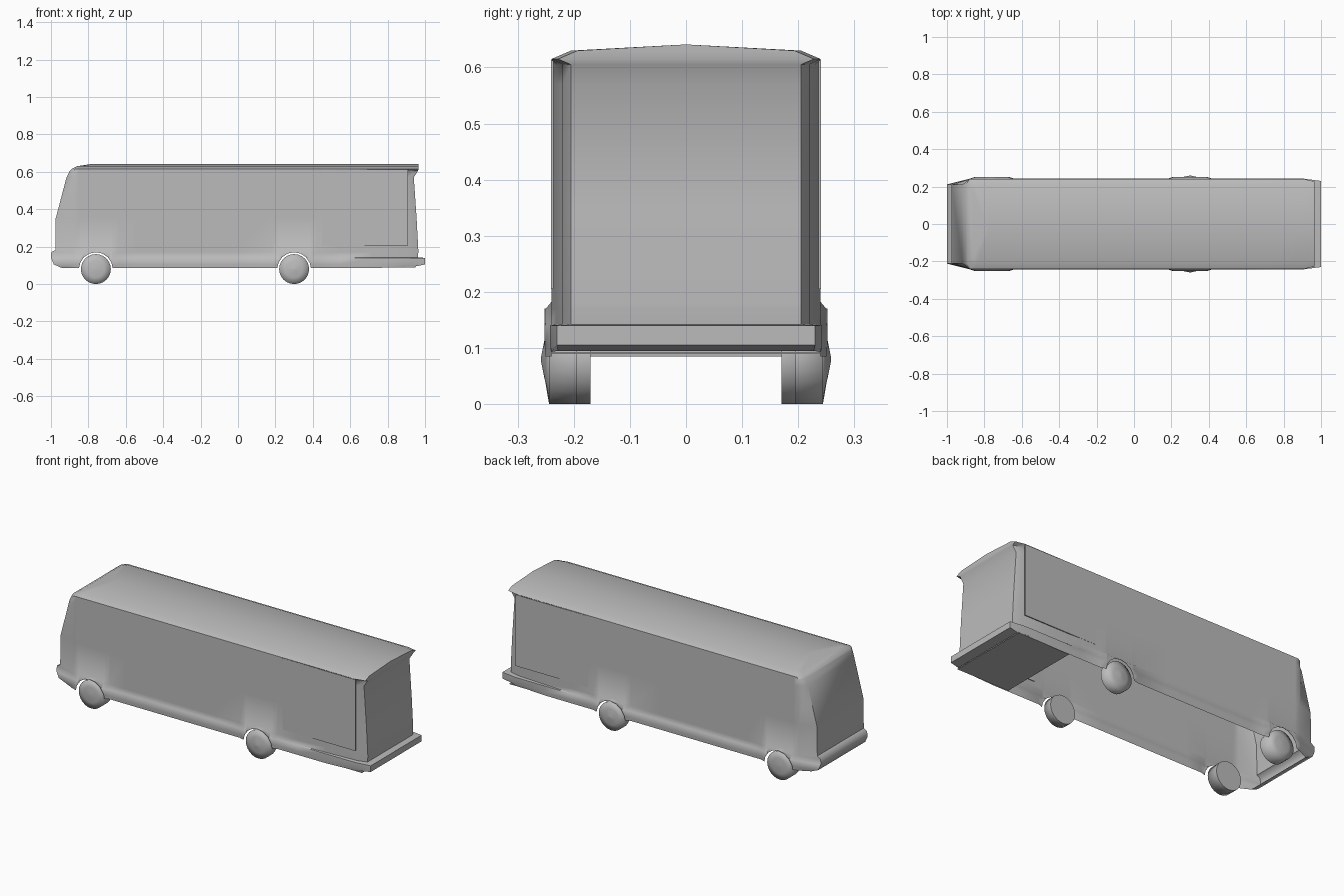
import bpy, bmesh, math
from mathutils import Matrix, Vector

if "Cube" in bpy.data.objects:
    bpy.data.objects.remove(bpy.data.objects["Cube"], do_unlink=True)

grey = bpy.data.materials.new("plain grey")
grey.use_nodes = True
colour = (0.5, 0.5, 0.5, 1)
grey.diffuse_color = colour
grey.node_tree.nodes["Principled BSDF"].inputs["Base Color"].default_value = colour

AXLES = (-0.76, 0.30)
HUB_Z, TYRE_R, ARCH_R = 0.08, 0.08, 0.09


def finish(name, bm, angle=None):
    mesh = bpy.data.meshes.new(name)
    bm.to_mesh(mesh)
    bm.free()
    mesh.materials.append(grey)
    obj = bpy.data.objects.new(name, mesh)
    bpy.context.collection.objects.link(obj)
    if angle:
        bpy.ops.object.select_all(action="DESELECT")
        obj.select_set(True)
        bpy.context.view_layer.objects.active = obj
        bpy.ops.object.shade_smooth_by_angle(angle=math.radians(angle))
    return obj


# Body shell: outlines stacked by height (z, front x, rear x, half width)
LEVELS = [
    (0.085, -0.94, 0.95, 0.24),
    (0.105, -0.985, 1.0, 0.242),
    (0.14, -1.0, 1.0, 0.242),
    (0.142, -1.0, 0.962, 0.24),
    (0.17, -0.998, 0.964, 0.24),
    (0.182, -0.977, 0.964, 0.24),
    (0.35, -0.975, 0.955, 0.24),
    (0.57, -0.917, 0.94, 0.24),
    (0.605, -0.90, 0.962, 0.24),
    (0.615, -0.89, 0.965, 0.24),
    (0.63, -0.86, 0.965, 0.205),
    (0.641, -0.79, 0.965, 0.0),
]

columns = [-0.55, 0.0, 0.55, 0.72, 0.91]
for axle in AXLES:
    columns += [axle - 0.12, axle + 0.12]
    columns += [axle + ARCH_R * math.cos(math.pi * i / 8) for i in range(9)]
columns.sort()


def arch_height(x):
    gaps = [ARCH_R ** 2 - (x - axle) ** 2 for axle in AXLES]
    return HUB_Z + math.sqrt(max(0, *gaps))


def half_outline(z, front, rear, width):
    """One side of the outline, nose to tail."""
    corner = min(0.03, width)
    points = [(front, width - corner, z)]
    tapered = 0.141 < z < 0.61
    for x in columns:
        y, height = width, max(z, arch_height(x))
        if z < 0.18 and any(abs(x - a) < ARCH_R + 0.01 for a in AXLES):
            y += 0.01
        if tapered and x > 0.55:
            y -= 0.02 * (x - 0.55) / 0.36
        if z < 0.1 and x > 0.9:
            height += 0.008
        points.append((max(x, front + 0.02), y, height))
    tail = min(0.035 if tapered else 0.012, width)
    points.append((rear, width - tail, z + (0.01 if z < 0.1 else 0)))
    return points


bm = bmesh.new()
rings = []
for level in LEVELS:
    half = half_outline(*level)
    loop = half + [(x, -y, z) for x, y, z in reversed(half)]
    rings.append([bm.verts.new(p) for p in loop])
for low, high in zip(rings, rings[1:]):
    for i in range(len(low)):
        j = (i + 1) % len(low)
        bm.faces.new((low[j], low[i], high[i], high[j]))
bmesh.ops.remove_doubles(bm, verts=bm.verts[:], dist=0.0002)
bmesh.ops.dissolve_degenerate(bm, dist=0.0001, edges=bm.edges[:])
bmesh.ops.recalc_face_normals(bm, faces=bm.faces[:])
finish("body_shell", bm, 57)


def plate(name, low, high):
    bm = bmesh.new()
    bmesh.ops.create_cube(bm, size=1)
    low, high = Vector(low), Vector(high)
    size = high - low
    bmesh.ops.transform(
        bm, verts=bm.verts[:],
        matrix=Matrix.Translation((low + high) / 2) @ Matrix.Diagonal((*size, 1)))
    return finish(name, bm)


# Flat side panels and the floor under the tail
plate("left_side_panel", (0.45, 0.236, 0.205), (0.91, 0.241, 0.612))
plate("right_side_panel", (0.45, -0.241, 0.205), (0.91, -0.236, 0.612))
plate("tail_floor", (0.62, -0.238, 0.089), (0.95, 0.238, 0.093))


# Wheels: lathed tyre with a domed outer face and a flat inner disc
def wheel(name, axle, side, profile, steps=24):
    bm = bmesh.new()
    rings = []
    for radius, y in profile:
        ring = []
        for i in range(steps):
            a = 2 * math.pi * i / steps
            ring.append(bm.verts.new((axle + radius * math.cos(a), side * y,
                                      HUB_Z + radius * math.sin(a))))
        rings.append(ring)
    for low, high in zip(rings, rings[1:]):
        for i in range(steps):
            j = (i + 1) % steps
            bm.faces.new((low[i], low[j], high[j], high[i]))
    inner = bm.faces.new(rings[0])
    bm.faces.new(rings[-1])
    bmesh.ops.recalc_face_normals(bm, faces=bm.faces[:])
    for face in bm.faces:
        face.smooth = face is not inner
    for edge in inner.edges:
        edge.smooth = False
    finish(name, bm)


FRONT = [(TYRE_R, 0.17), (TYRE_R, 0.238), (0.045, 0.244), (0.01, 0.248)]
REAR = [(TYRE_R, 0.195), (TYRE_R, 0.244), (0.045, 0.25), (0.006, 0.258)]
for side, label in ((1, "left"), (-1, "right")):
    wheel("cab_wheel_" + label, AXLES[0], side, FRONT)
    wheel("tail_wheel_" + label, AXLES[1], side, REAR)
